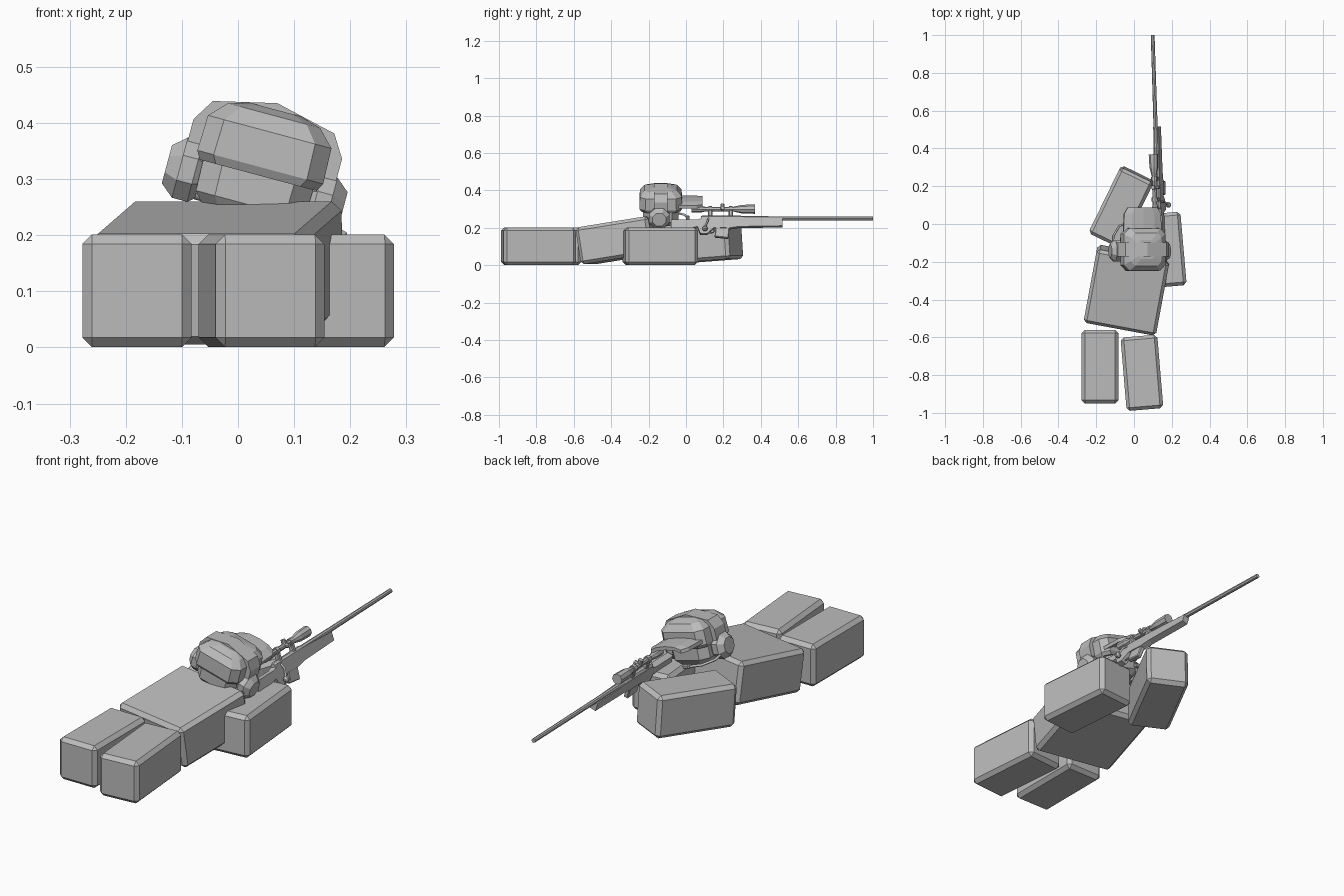
import bpy, bmesh
from math import sin, cos, pi, radians
from mathutils import Matrix, Vector

old = bpy.data.objects.get("Cube")
if old:
    bpy.data.objects.remove(old)

grey = bpy.data.materials.new("plain_grey")
grey.use_nodes = True
grey.diffuse_color = (0.5, 0.5, 0.5, 1)
grey.node_tree.nodes["Principled BSDF"].inputs["Base Color"].default_value = (0.5, 0.5, 0.5, 1)


def frame(loc, rx=0, ry=0, rz=0):
    turn = [Matrix.Rotation(radians(a), 4, ax) for a, ax in ((rz, 'Z'), (ry, 'Y'), (rx, 'X'))]
    return Matrix.Translation(loc) @ turn[0] @ turn[1] @ turn[2]


def finish(name, bm, matrix):
    bmesh.ops.recalc_face_normals(bm, faces=bm.faces)
    mesh = bpy.data.meshes.new(name)
    bm.to_mesh(mesh)
    bm.free()
    mesh.materials.append(grey)
    obj = bpy.data.objects.new(name, mesh)
    obj.matrix_world = matrix
    bpy.context.collection.objects.link(obj)
    return obj


def block(name, size, matrix, bevel=0.017):
    """Chamfered box."""
    bm = bmesh.new()
    bmesh.ops.create_cube(bm, size=1)
    bmesh.ops.scale(bm, vec=size, verts=bm.verts)
    bmesh.ops.bevel(bm, geom=bm.edges[:], offset=bevel, segments=1, affect='EDGES')
    return finish(name, bm, matrix)


def loft(name, rings, matrix):
    """Skin through matching rings of points, capped at both ends."""
    bm = bmesh.new()
    loops = [[bm.verts.new(p) for p in ring] for ring in rings]
    for a, b in zip(loops, loops[1:]):
        n = len(a)
        for i in range(n):
            bm.faces.new((a[i], a[(i + 1) % n], b[(i + 1) % n], b[i]))
    bm.faces.new(loops[0])
    bm.faces.new(loops[-1])
    return finish(name, bm, matrix)


def lathe(name, profile, matrix, sides=8):
    """Turned shape along local y, profile of (y, radius)."""
    angles = [2 * pi * (i + 0.5) / sides for i in range(sides)]
    return loft(name, [[(r * cos(a), y, r * sin(a)) for a in angles] for y, r in profile], matrix)


def rounded_stack(name, levels, matrix):
    """Stack of rectangles with cut corners, levels of (z, half x, half y, cut)."""
    rings = []
    for z, x, y, c in levels:
        quarter = [(x, y - c), (x - c, y)]
        ring = []
        for sx, sy in ((1, 1), (-1, 1), (-1, -1), (1, -1)):
            pts = [(sx * px, sy * py, z) for px, py in quarter]
            ring += pts if sx * sy > 0 else pts[::-1]
        rings.append(ring)
    return loft(name, rings, matrix)


def rod(name, points, radius):
    """Thin tube along a polyline."""
    curve = bpy.data.curves.new(name, 'CURVE')
    curve.dimensions = '3D'
    curve.bevel_depth = radius
    curve.bevel_resolution = 1
    curve.use_fill_caps = True
    line = curve.splines.new('POLY')
    line.points.add(len(points) - 1)
    for p, co in zip(line.points, points):
        p.co = (*co, 1)
    curve.materials.append(grey)
    obj = bpy.data.objects.new(name, curve)
    bpy.context.collection.objects.link(obj)
    return obj


# Prone body: legs, torso and arms
limb = (0.195, 0.39, 0.2)
block("right_leg", limb, frame((-0.18, -0.755, 0.101)))
block("left_leg", limb, frame((0.042, -0.788, 0.101), rz=4.8))
block("torso", (0.39, 0.4, 0.2), frame((-0.038, -0.35, 0.133), rx=9, rz=-10.5))
block("left_arm", limb, frame((0.165, -0.137, 0.101), rz=5))
block("right_arm", limb, frame((-0.067, 0.09, 0.12), rx=4, rz=-26))

# Head, leaning to the side against the stock
head = frame((0.05, -0.135, 0.36), ry=15)
rounded_stack("head", [(-0.135, 0.08, 0.075, 0.03), (-0.11, 0.1, 0.095, 0.035),
                       (0.0, 0.103, 0.095, 0.035)], head)
rounded_stack("helmet", [(-0.055, 0.108, 0.104, 0.03), (-0.04, 0.116, 0.113, 0.03),
                         (0.025, 0.114, 0.112, 0.03), (0.055, 0.085, 0.088, 0.025),
                         (0.066, 0.045, 0.05, 0.015)], head)

# Cap brim, slightly arched across
brim_half = [(0.0, 0.0), (0.06, -0.004), (0.1, -0.016)]
arch = [(-x, z) for x, z in brim_half[:0:-1]] + brim_half
rings = []
for y, k in ((0.08, 1.05), (0.19, 1.0), (0.222, 0.8)):
    upper = [(x * k, y, z) for x, z in arch]
    rings.append(upper + [(x, yy, z - 0.016) for x, yy, z in upper[::-1]])
loft("helmet_brim", rings, head)

# Headset: band, ear cups and microphone boom
band_half = [(0.0, 0.078), (0.112, 0.052), (0.137, 0.012), (0.137, -0.04)]
band = [(-x, z) for x, z in band_half[:0:-1]] + band_half
loft("headset_band", [[(x, y, z) for x, z in band] for y in (-0.037, 0.037)], head)
for side, turn in (("left", -90), ("right", 90)):
    sign = -1 if turn > 0 else 1
    cup = head @ frame((sign * 0.098, -0.008, -0.078), rz=turn)
    lathe(side + "_ear_cup", [(0, 0.05), (0.012, 0.06), (0.04, 0.06), (0.064, 0.038)], cup)
rod("microphone_boom", [head @ Vector(p) for p in
    ((-0.14, 0.02, -0.1), (-0.135, 0.07, -0.115), (-0.1, 0.125, -0.12), (-0.04, 0.145, -0.12))], 0.006)
block("microphone", (0.035, 0.02, 0.02), head @ frame((-0.03, 0.145, -0.12)), 0.005)

# Rifle, pointing away from the feet
rifle = frame((0.124, 0.2, 0.25), ry=-18, rz=1.8)
stock = [(0.315, -0.006), (0.315, -0.046), (0.08, -0.05), (0.03, -0.058), (-0.05, -0.055),
         (-0.09, -0.09), (-0.125, -0.088), (-0.14, -0.05), (-0.28, -0.08), (-0.28, -0.012),
         (-0.14, -0.012), (-0.1, 0.004), (0.08, 0.006)]
loft("rifle_stock", [[(x, y, z) for y, z in stock] for x in (-0.015, 0.015)], rifle)
lathe("rifle_receiver", [(-0.12, 0.012), (-0.11, 0.016), (0.09, 0.016), (0.1, 0.012)], rifle)
lathe("rifle_barrel", [(0.05, 0.013), (0.3, 0.011), (0.8, 0.01)], rifle)
block("rifle_magazine", (0.022, 0.075, 0.06), rifle @ frame((0, -0.008, -0.08), rx=-6), 0.004)
rod("trigger_guard", [rifle @ Vector((0, y, z)) for y, z in
    ((-0.045, -0.055), (-0.055, -0.08), (-0.085, -0.08), (-0.1, -0.06))], 0.004)
rod("bolt_handle", [rifle @ Vector(p) for p in
    ((0.01, -0.08, 0), (0.03, -0.085, -0.025), (0.035, -0.1, -0.06))], 0.005)
lathe("bolt_knob", [(-0.014, 0.006), (-0.006, 0.014), (0.006, 0.014), (0.014, 0.006)],
      rifle @ frame((0.036, -0.1, -0.068)))

# Scope with mounts and adjustment knobs
scope = rifle @ frame((0, 0, 0.052))
lathe("scope_tube", [(-0.17, 0.018), (-0.12, 0.018), (-0.095, 0.012), (0.05, 0.012),
                     (0.1, 0.023), (0.17, 0.025)], scope)
for place, y in (("front", 0.04), ("rear", -0.07)):
    block(place + "_scope_mount", (0.024, 0.022, 0.045), scope @ frame((0, y, -0.022)), 0.004)
    lathe(place + "_scope_ring", [(y - 0.01, 0.017), (y + 0.01, 0.017)], scope)
lathe("scope_top_knob", [(0, 0.012), (0.028, 0.011)], scope @ frame((0, -0.005, 0), rx=90))
lathe("scope_side_knob", [(0, 0.011), (0.026, 0.01)], scope @ frame((0, -0.005, 0), rz=-90))
